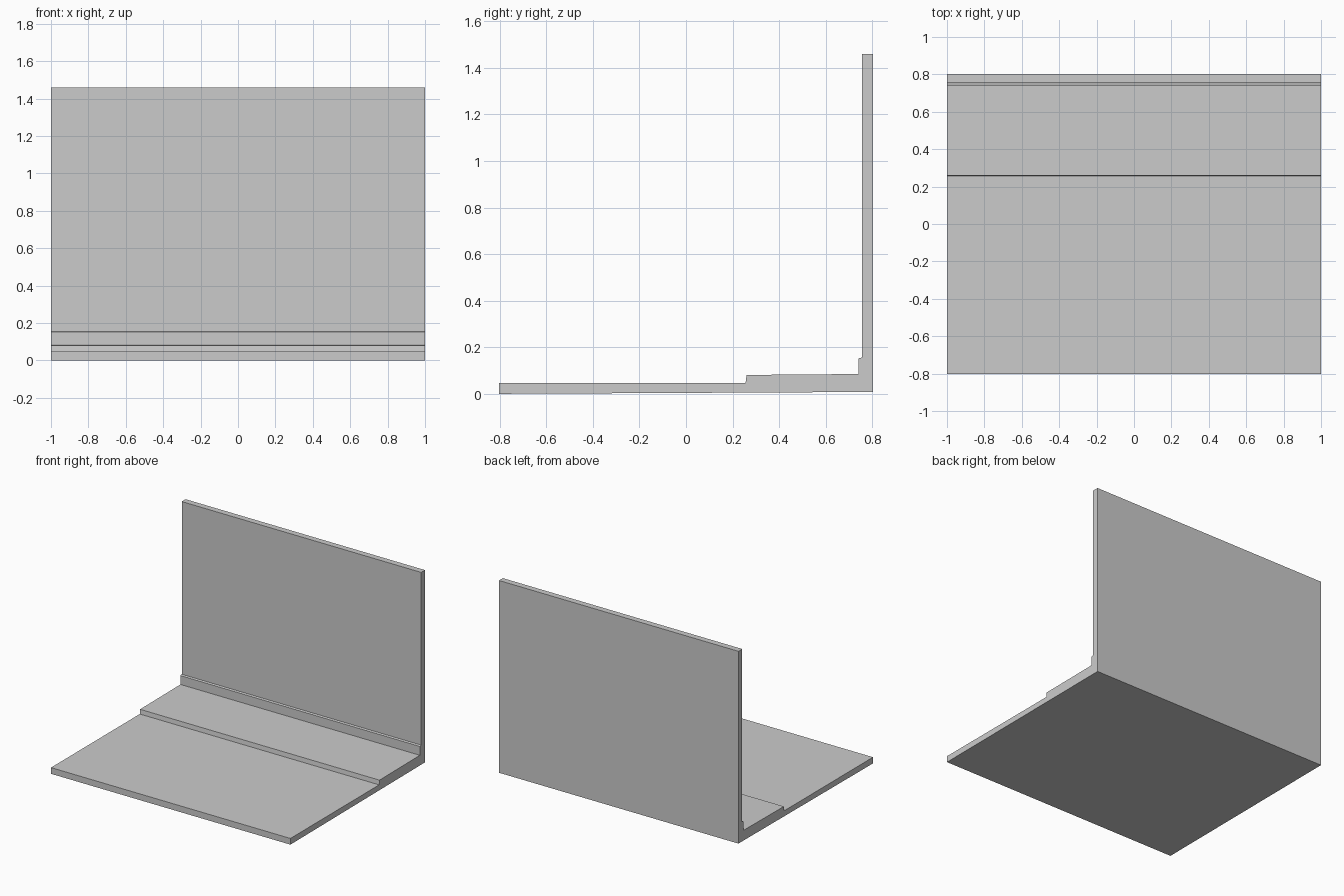
import bpy
import bmesh

if "Cube" in bpy.data.objects:
    bpy.data.objects.remove(bpy.data.objects["Cube"])

# Side profile (y, z): stepped floor slab running into an upright back panel
PROFILE = [
    (-0.803, 0.0), (0.803, 0.008),              # underside
    (0.803, 1.46), (0.757, 1.46),               # back panel
    (0.757, 0.156), (0.741, 0.152),             # skirting ledge
    (0.741, 0.085), (0.260, 0.081),             # raised floor
    (0.256, 0.047), (-0.803, 0.047),            # step and lower floor
]


def extrude_profile(name, profile, half_width):
    """Sweep a y-z outline along x into a closed solid."""
    bm = bmesh.new()
    face = bm.faces.new([bm.verts.new((-half_width, y, z)) for y, z in profile])
    result = bmesh.ops.extrude_face_region(bm, geom=[face], use_keep_orig=True)
    moved = [v for v in result["geom"] if isinstance(v, bmesh.types.BMVert)]
    bmesh.ops.translate(bm, verts=moved, vec=(2 * half_width, 0, 0))
    bmesh.ops.recalc_face_normals(bm, faces=bm.faces)
    mesh = bpy.data.meshes.new(name)
    bm.to_mesh(mesh)
    bm.free()
    obj = bpy.data.objects.new(name, mesh)
    bpy.context.collection.objects.link(obj)
    return obj


# Floor and wall in one piece
extrude_profile("stepped_floor_and_back_wall", PROFILE, 1.0)
